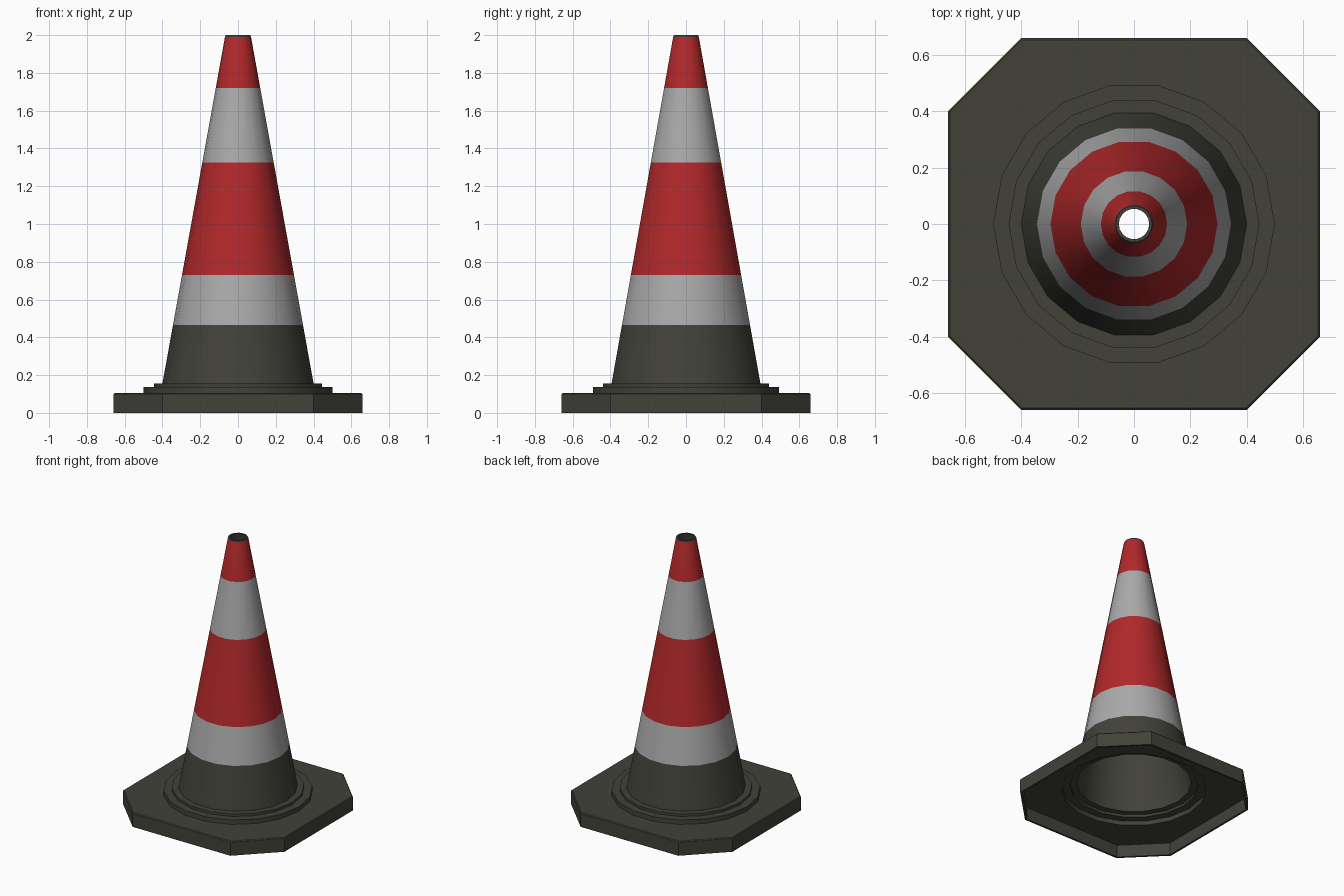
import bpy, bmesh, math
from mathutils import Vector

if "Cube" in bpy.data.objects:
    bpy.data.objects.remove(bpy.data.objects["Cube"])

N = 18  # sides of all the round parts


def material(name, rgb):
    m = bpy.data.materials.new(name)
    m.diffuse_color = (*rgb, 1)
    m.use_nodes = True
    m.node_tree.nodes["Principled BSDF"].inputs["Base Color"].default_value = m.diffuse_color
    return m


rubber = material("dark rubber", (0.054, 0.054, 0.042))
red = material("red", (0.44, 0.021, 0.023))
white = material("grey white", (0.40, 0.40, 0.40))


def circle(r, z):
    return [Vector((r * math.cos(2 * math.pi * i / N), r * math.sin(2 * math.pi * i / N), z))
            for i in range(N)]


def octagon(inset, z):
    a, b = 0.66 - inset, 0.40 - inset * 0.4
    return [Vector(p + (z,)) for p in ((a, -b), (a, b), (b, a), (-b, a),
                                       (-a, b), (-a, -b), (-b, -a), (b, -a))]


def add_loops(bm, loops):
    """Join equal-sized loops with quads; return the vertex rings."""
    rings = [[bm.verts.new(p) for p in loop] for loop in loops]
    for lo, hi in zip(rings, rings[1:]):
        n = len(lo)
        for i in range(n):
            j = (i + 1) % n
            bm.faces.new((lo[i], lo[j], hi[j], hi[i]))
    return rings


def fill_between(bm, outer, inner):
    """Flat plate with a round hole."""
    edges = []
    for ring in (outer, inner):
        for i, v in enumerate(ring):
            w = ring[(i + 1) % len(ring)]
            edges.append(bm.edges.get((v, w)) or bm.edges.new((v, w)))
    bmesh.ops.triangle_fill(bm, use_beauty=True, use_dissolve=False, edges=edges)


def finish(name, bm, mats):
    bmesh.ops.recalc_face_normals(bm, faces=bm.faces)
    me = bpy.data.meshes.new(name)
    bm.to_mesh(me)
    bm.free()
    ob = bpy.data.objects.new(name, me)
    bpy.context.collection.objects.link(ob)
    for m in mats:
        me.materials.append(m)
    bpy.ops.object.select_all(action='DESELECT')
    ob.select_set(True)
    bpy.context.view_layer.objects.active = ob
    bpy.ops.object.shade_smooth_by_angle(angle=math.radians(30))
    return ob


# Hollow octagonal base with stepped collar, open underneath
bm = bmesh.new()
T = 0.015
skirt = add_loops(bm, [octagon(T, 0.105 - T), octagon(T, 0), octagon(0, 0),
                       octagon(0, 0.099), octagon(0.006, 0.105)])
steps = add_loops(bm, [circle(r, z) for r, z in (
    (0.50, 0.105), (0.50, 0.138), (0.445, 0.138), (0.445, 0.156), (0.40, 0.156))])
under = add_loops(bm, [circle(r - T, z - T) for r, z in (
    (0.50, 0.105), (0.50, 0.138), (0.445, 0.138), (0.445, 0.156), (0.40, 0.156))])
fill_between(bm, skirt[-1], steps[0])
fill_between(bm, skirt[0], under[0])
finish("base", bm, [rubber])

# Tapered cone: banded outside, dark rim and lining
R0, Z0, R1, Z1 = 0.40, 0.156, 0.069, 1.99


def radius(z):
    return R0 + (R1 - R0) * (z - Z0) / (Z1 - Z0)


bands = [0.156, 0.465, 0.73, 1.325, 1.72, 1.99]
bm = bmesh.new()
add_loops(bm, [circle(radius(z), z) for z in bands]
          + [circle(0.065, 2.0), circle(0.054, 2.0), circle(R0 - T, Z0 - T)])
order = [0, 2, 1, 2, 1, 0, 0, 0]  # material of each level, from the bottom up
for k, f in enumerate(bm.faces):
    f.material_index = order[k // N]
finish("cone", bm, [rubber, red, white])
